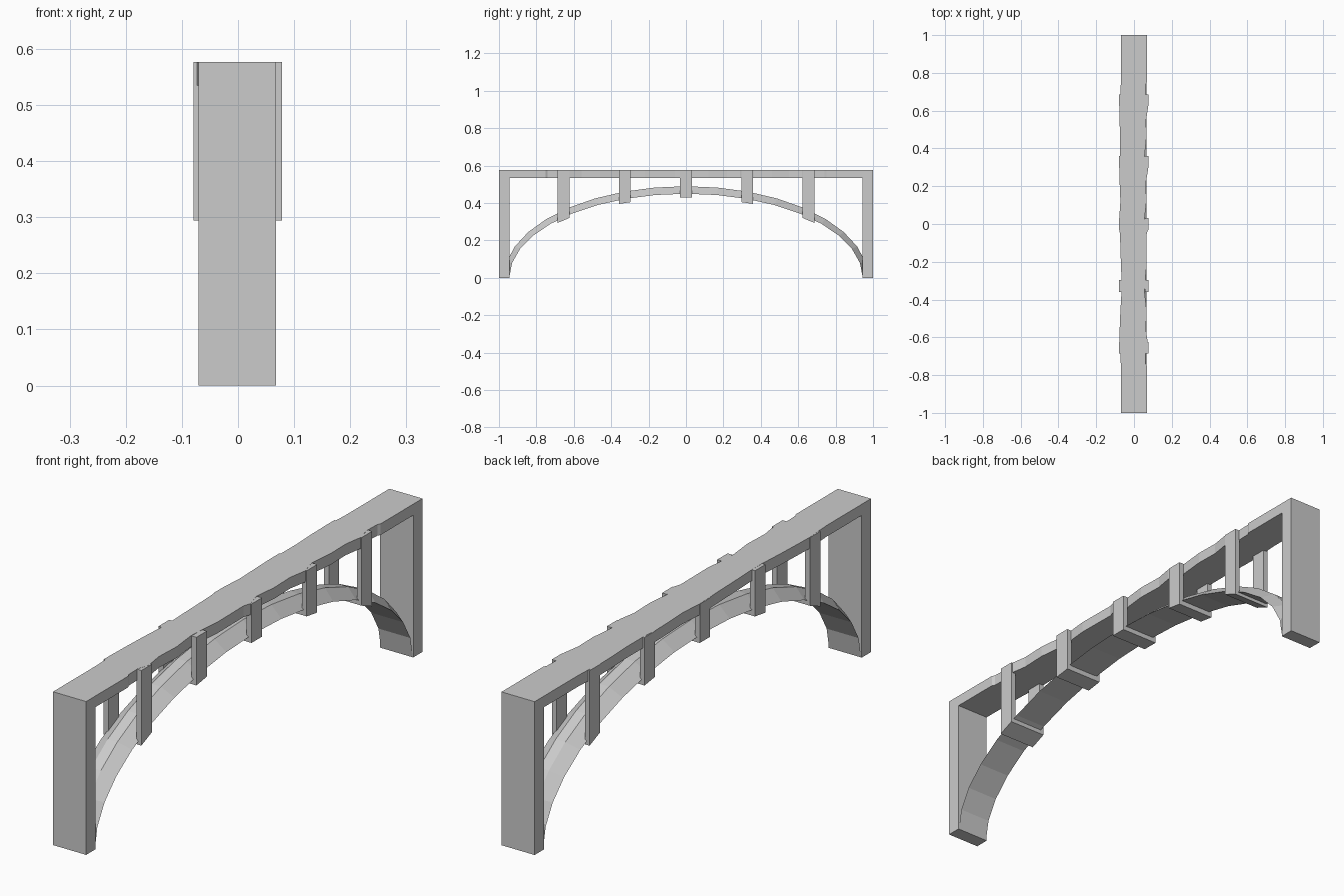
import bpy, bmesh, math

if "Cube" in bpy.data.objects:
    bpy.data.objects.remove(bpy.data.objects["Cube"])

TOP, BEAM_Z = 0.577, 0.535
XL, XR = -0.070, 0.068


def loft(name, rings):
    """Skin a list of equal-length point rings into a closed solid."""
    bm = bmesh.new()
    vr = [[bm.verts.new(p) for p in r] for r in rings]
    n = len(rings[0])
    for a, b in zip(vr, vr[1:]):
        for i in range(n):
            j = (i + 1) % n
            bm.faces.new((a[i], a[j], b[j], b[i]))
    bm.faces.new(vr[0])
    bm.faces.new(vr[-1])
    bmesh.ops.recalc_face_normals(bm, faces=bm.faces)
    me = bpy.data.meshes.new(name)
    bm.to_mesh(me)
    bm.free()
    ob = bpy.data.objects.new(name, me)
    bpy.context.collection.objects.link(ob)
    return ob


# End posts
for side, s in (("front", -1), ("back", 1)):
    loft(side + "_post", [[(XL, s * y, 0), (XR, s * y, 0), (XR, s * y, BEAM_Z), (XL, s * y, BEAM_Z)]
                          for y in (0.945, 1.0)])

# Top beam with hand-carved, uneven edges: (y, left x, right x)
edges = [(-1, XL, XR), (-0.75, XL, 0.068), (-0.74, XL, 0.062), (-0.68, -0.073, 0.060),
         (-0.64, -0.078, 0.075), (-0.56, -0.076, 0.063), (-0.46, -0.072, 0.067),
         (-0.36, -0.066, 0.056), (-0.29, -0.066, 0.060), (-0.22, -0.069, 0.067),
         (-0.06, -0.074, 0.065), (-0.03, -0.077, 0.074), (0.03, -0.078, 0.056),
         (0.12, -0.072, 0.066), (0.22, -0.076, 0.063), (0.29, -0.078, 0.075),
         (0.36, -0.073, 0.056), (0.46, -0.073, 0.066), (0.55, -0.077, 0.064),
         (0.62, -0.078, 0.075), (0.68, -0.073, 0.060), (0.74, XL, 0.062),
         (0.75, XL, 0.068), (1, XL, XR)]
loft("top_beam", [[(l, y, BEAM_Z), (r, y, BEAM_Z), (r, y, TOP), (l, y, TOP)]
                  for y, l, r in edges])

# Arch: flat wide underside, sloping flanks up to a narrow crest
SEG = 18
rings = []
for i in range(SEG + 1):
    a = math.pi * i / SEG
    c, s = -math.cos(a), math.sin(a)
    yi, zi = 0.945 * c, 0.45 * s
    yo, zo = 0.974 * c, 0.49 * s
    rings.append([(-0.067, yi, zi), (0.066, yi, zi), (0.02, yo, zo), (-0.02, yo, zo)])
loft("arch", rings)

# U-shaped straps hanging from the beam and cradling the arch
for n, (y, zb, slope) in enumerate([(-0.655, 0.307, 0.42), (-0.328, 0.40, 0.15), (0, 0.43, 0),
                                    (0.328, 0.40, -0.15), (0.655, 0.307, -0.42)]):
    rings = []
    for dy in (-0.031, 0.031):
        b = zb + slope * dy
        t = TOP - 0.0005
        prof = [(-0.079, t), (-0.079, b), (0.078, b), (0.078, t),
                (0.058, t), (0.058, b + 0.02), (-0.059, b + 0.02), (-0.059, t)]
        rings.append([(x, y + dy, z) for x, z in prof])
    loft("strap_%d" % (n + 1), rings)
